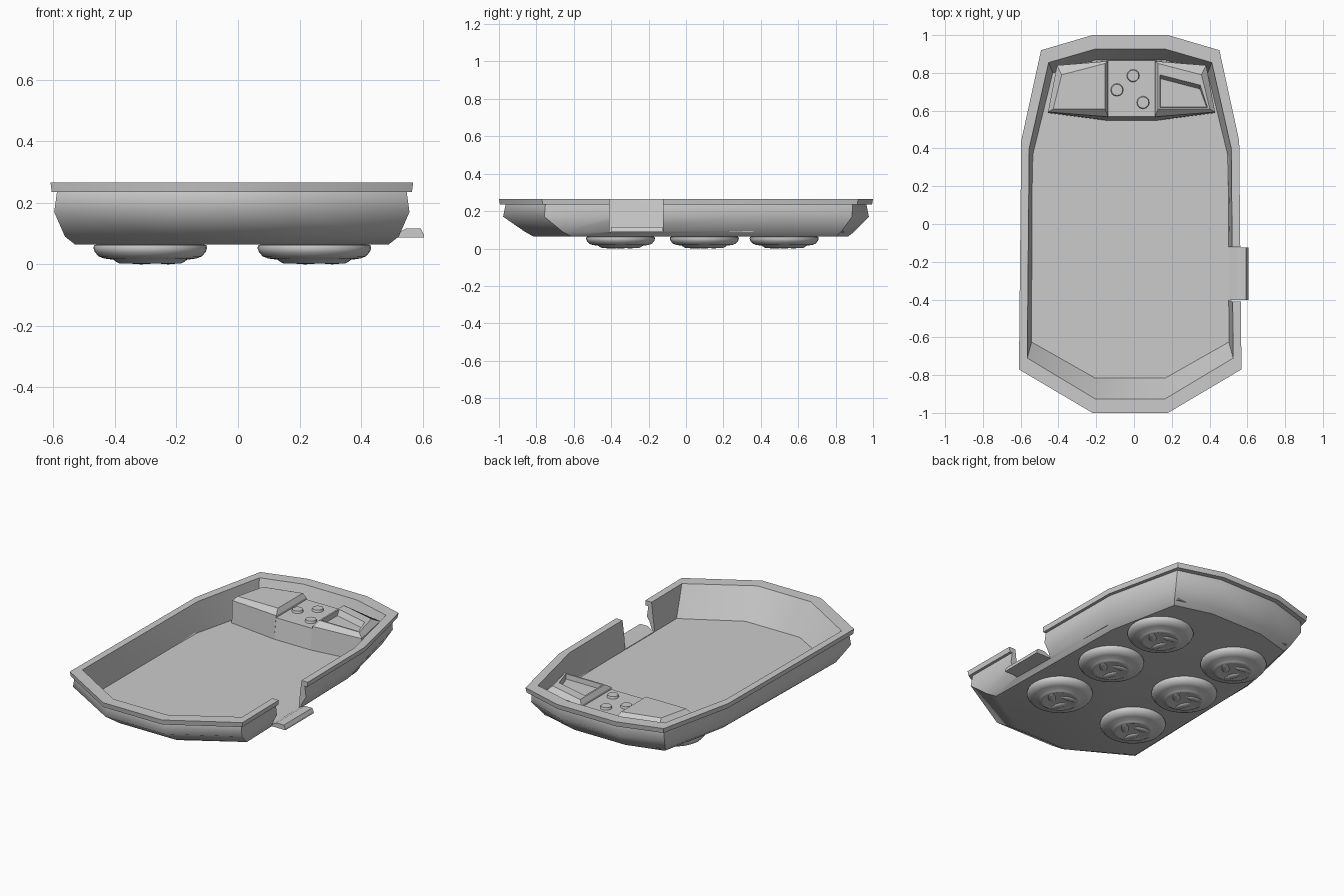
import bpy, bmesh, math
from mathutils import Matrix

if "Cube" in bpy.data.objects:
    bpy.data.objects.remove(bpy.data.objects["Cube"])

CX = -0.02     # hull centreline
FLOOR = 0.088  # inside floor height


def shade(ob, angle):
    bpy.ops.object.select_all(action='DESELECT')
    ob.select_set(True)
    bpy.context.view_layer.objects.active = ob
    bpy.ops.object.shade_smooth_by_angle(angle=math.radians(angle))


def finish(bm, name, angle=32):
    bmesh.ops.recalc_face_normals(bm, faces=bm.faces)
    me = bpy.data.meshes.new(name)
    bm.to_mesh(me)
    bm.free()
    ob = bpy.data.objects.new(name, me)
    bpy.context.collection.objects.link(ob)
    shade(ob, angle)
    return ob


def loft(name, rings, angle=32):
    """Skin a stack of equal-length point rings and cap both ends."""
    bm = bmesh.new()
    vs = [[bm.verts.new(p) for p in r] for r in rings]
    n = len(rings[0])
    for a, b in zip(vs, vs[1:]):
        for i in range(n):
            j = (i + 1) % n
            bm.faces.new((a[i], a[j], b[j], b[i]))
    bm.faces.new(vs[0])
    bm.faces.new(vs[-1])
    return finish(bm, name, angle)


def outline(z, half):
    """Ten-sided symmetric outline from the right half, back to front."""
    return ([(CX + x, y, z) for x, y in half] +
            [(CX - x, y, z) for x, y in reversed(half)])


def box(name, x0, x1, y0, y1, z0, z1):
    bm = bmesh.new()
    m = Matrix.Translation(((x0+x1)/2, (y0+y1)/2, (z0+z1)/2)) @ \
        Matrix.Diagonal((x1-x0, y1-y0, z1-z0, 1))
    bmesh.ops.create_cube(bm, size=1, matrix=m)
    return finish(bm, name)


# Hull: outer side, overhanging rim, inner wall and floor
hull = loft("hull", [
    outline(.065, [(.175, .868), (.40, .805), (.49, .37), (.51, -.615), (.175, -.818)]),
    outline(.090, [(.185, .90), (.42, .83), (.517, .39), (.542, -.66), (.185, -.862)]),
    outline(.170, [(.20, .978), (.455, .888), (.565, .43), (.577, -.757), (.20, -.978)]),
    outline(.235, [(.195, .965), (.45, .89), (.556, .43), (.568, -.752), (.195, -.965)]),
    outline(.235, [(.20, .995), (.468, .915), (.574, .44), (.585, -.766), (.20, -.995)]),
    outline(.265, [(.20, 1.0), (.472, .92), (.577, .44), (.589, -.77), (.20, -1.0)]),
    outline(.265, [(.183, .927), (.432, .855), (.535, .40), (.545, -.71), (.183, -.927)]),
    outline(FLOOR, [(.185, .868), (.41, .80), (.52, .35), (.522, -.625), (.185, -.816)]),
])

# Doorway cut through the right wall
cutter = box("door_cutter", .45, .8, -.41, -.123, FLOOR + .001, .4)
cutter.hide_render = True
mod = hull.modifiers.new("doorway", 'BOOLEAN')
mod.operation = 'DIFFERENCE'
mod.solver = 'EXACT'
mod.object = cutter
bpy.context.view_layer.objects.active = hull
bpy.ops.object.modifier_apply(modifier="doorway")
bpy.data.objects.remove(cutter)
shade(hull, 32)

# Round shading over the belly line of the hull
for e in hull.data.edges:
    if all(abs(hull.data.vertices[v].co.z - .17) < .002 for v in e.vertices):
        e.use_edge_sharp = False

# Door step: sill with a softened outer lip
loft("door_step", [[(x, y, z) for x, z in
                    [(.50, .092), (.545, .116), (.594, .116), (.604, .096), (.605, .087), (.50, .087)]]
                   for y in (-.402, -.125)], 20)

# Dashboard: low centre panel between two raised side blocks
DX = -.013


def flat(z, pts, side=1):
    return [(DX + side * x, y, z) for x, y in pts]


loft("dash_centre", [
    flat(FLOOR - .003, [(-.126, .547), (.126, .547), (.126, .865), (-.126, .865)]),
    flat(.212, [(-.126, .568), (.126, .568), (.126, .865), (-.126, .865)]),
], 10)

base = [
    (FLOOR - .003, [(.124, .547), (.442, .588), (.395, .84), (.124, .865)]),
    (.225, [(.124, .568), (.442, .593), (.395, .84), (.124, .862)]),
]
solid_top = [(.252, [(.14, .608), (.415, .608), (.37, .79), (.14, .85)])]
screen_top = solid_top + [
    (.252, [(.150, .617), (.402, .617), (.364, .735), (.150, .79)]),
    (.222, [(.152, .620), (.397, .620), (.362, .715), (.152, .77)]),
]
loft("dash_block_left", [flat(z, p, -1) for z, p in base + solid_top], 10)
loft("dash_screen_right", [flat(z, p) for z, p in base + screen_top], 10)

# Buttons
for i, (x, y) in enumerate([(-.005, .785), (-.09, .71), (.048, .643)]):
    bm = bmesh.new()
    bmesh.ops.create_cone(bm, cap_ends=True, segments=12, radius1=.037, radius2=.030,
                          depth=.025, matrix=Matrix.Translation((x, y, .213)))
    finish(bm, f"button_{i}", 35)

# Hover pads: shallow turned bowl with a hub ring and three swept vanes
PAD = [(.160, .068), (.182, .062), (.185, .053), (.180, .040), (.168, .026), (.150, .019),
       (.120, .015), (.110, .008), (.100, .003), (.090, .006), (.035, .009)]
SEG = 32
for x in (-.285, .248):
    for k, y in enumerate((-.35, .098, .525)):
        tag = f"{'left' if x < 0 else 'right'}_{k}"
        loft(f"hover_pad_{tag}", [
            [(x + r * math.cos(2 * math.pi * s / SEG), y + r * math.sin(2 * math.pi * s / SEG), z)
             for s in range(SEG)] for r, z in PAD], 50)
        bm = bmesh.new()
        for t in range(3):
            m = (Matrix.Translation((x, y, .009)) @ Matrix.Rotation(t * math.tau / 3, 4, 'Z') @
                 Matrix.Translation((.058, 0, 0)) @ Matrix.Rotation(.8, 4, 'Z') @
                 Matrix.Diagonal((.052, .022, .009, 1)))
            bmesh.ops.create_uvsphere(bm, u_segments=12, v_segments=6, radius=1, matrix=m)
        finish(bm, f"hover_vanes_{tag}", 50)
